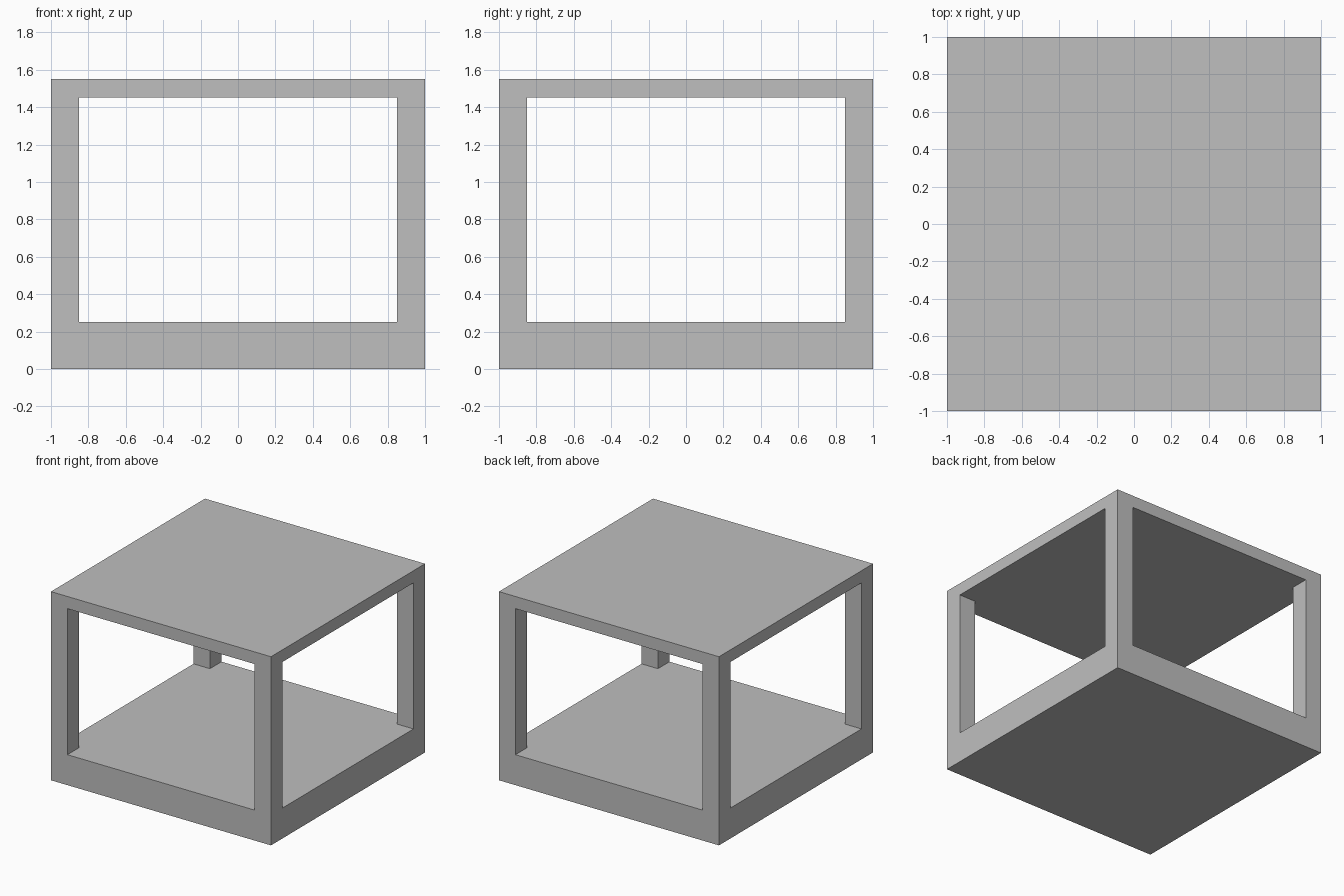
import bpy
import bmesh

default = bpy.data.objects.get("Cube")
if default:
    bpy.data.objects.remove(default, do_unlink=True)

HALF, HEIGHT = 1.0, 1.55          # outer block
POST = 0.15                       # square corner posts
BASE_TOP, ROOF_BOTTOM = 0.25, 1.45

gray = bpy.data.materials.new("plain_gray")
gray.use_nodes = True
color = (0.52, 0.52, 0.52, 1.0)
gray.diffuse_color = color
gray.node_tree.nodes["Principled BSDF"].inputs["Base Color"].default_value = color


def prism(name, outline, z0, z1):
    """Extrude a flat outline from z0 up to z1."""
    bm = bmesh.new()
    face = bm.faces.new([bm.verts.new((x, y, z0)) for x, y in outline])
    result = bmesh.ops.extrude_face_region(bm, geom=[face])
    top = [v for v in result["geom"] if isinstance(v, bmesh.types.BMVert)]
    bmesh.ops.translate(bm, verts=top, vec=(0, 0, z1 - z0))
    bmesh.ops.recalc_face_normals(bm, faces=bm.faces)
    mesh = bpy.data.meshes.new(name)
    bm.to_mesh(mesh)
    bm.free()
    mesh.materials.append(gray)
    obj = bpy.data.objects.new(name, mesh)
    bpy.context.collection.objects.link(obj)
    return obj


# Solid block that becomes the base, posts and roof
corners = [(-HALF, -HALF), (HALF, -HALF), (HALF, HALF), (-HALF, HALF)]
frame = prism("open_sided_frame", corners, 0, HEIGHT)

# Cross-shaped void that opens all four sides and leaves the corner posts
inner, outer = HALF - POST, HALF + 0.2
cross = []
arm = [(outer, -inner), (outer, inner), (inner, inner)]
for _ in range(4):
    cross += arm
    arm = [(-y, x) for x, y in arm]
cutter = prism("opening_cutter", cross, BASE_TOP, ROOF_BOTTOM)
cutter.hide_render = True

cut = frame.modifiers.new("openings", "BOOLEAN")
cut.operation = "DIFFERENCE"
cut.solver = "EXACT"
cut.object = cutter
bpy.context.view_layer.objects.active = frame
bpy.ops.object.modifier_apply(modifier=cut.name)
bpy.data.objects.remove(cutter, do_unlink=True)
